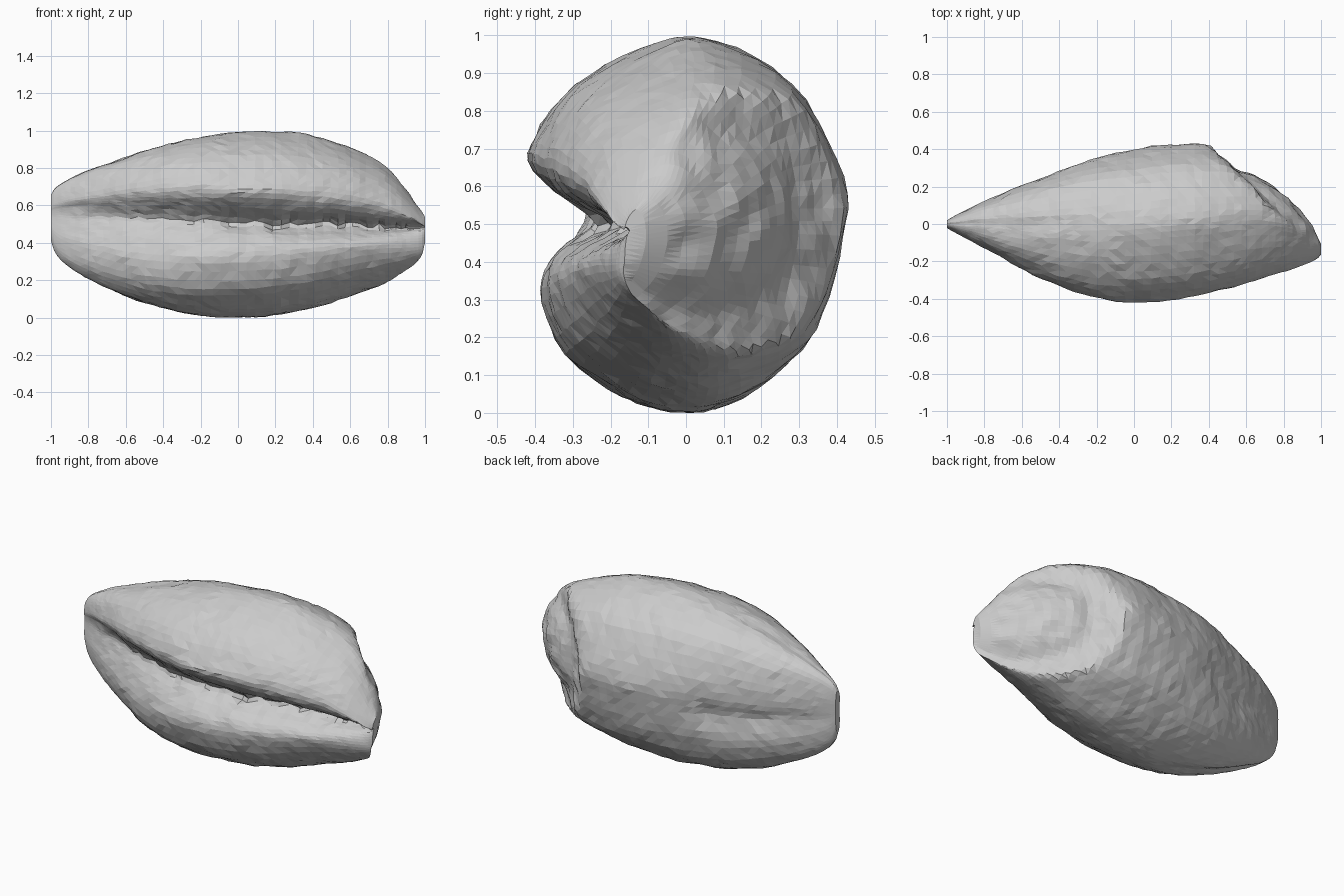
import bpy, bmesh, math, random
from mathutils import Vector, noise

if "Cube" in bpy.data.objects:
    bpy.data.objects.remove(bpy.data.objects["Cube"])

random.seed(4)

# Length stations: x, top z, bottom z, front y, back y (before the germ end is cut)
STATIONS = [
    (-1.0, .66, .42, -.02, .02), (-.975, .705, .34, -.035, .035),
    (-.9, .75, .265, -.075, .075), (-.8, .79, .22, -.118, .122),
    (-.6, .855, .13, -.225, .205), (-.4, .925, .06, -.325, .285),
    (-.2, .975, .02, -.395, .355), (0, 1.0, 0, -.422, .402),
    (.2, 1.005, .015, -.408, .425), (.4, .98, .055, -.37, .425),
    (.6, .92, .12, -.315, .39), (.75, .85, .17, -.27, .34),
    (.85, .765, .22, -.24, .25), (.92, .67, .26, -.215, .15),
    (.97, .595, .29, -.195, .02), (1.0, .545, .34, -.165, -.10)]

# Cross-section: u = front(-1) to back(1), v = bottom(-1) to top(1); first point is the crease
SECTION = [
    (-.6, 0), (-.86, .13), (-1, .30), (-.95, .48), (-.78, .68), (-.5, .85),
    (-.2, .96), (.03, 1), (.3, .94), (.65, .76), (.88, .45), (1, .15),
    (.97, -.1), (.89, -.4), (.73, -.68), (.48, -.86), (.22, -.97), (0, -1),
    (-.22, -.97), (-.47, -.87), (-.76, -.68), (-.91, -.41), (-.89, -.23), (-.78, -.11)]


def linear_station(x):
    for a, b in zip(STATIONS, STATIONS[1:]):
        if x <= b[0] + 1e-9:
            t = (x - a[0]) / (b[0] - a[0])
            return [p + (q - p) * t for p, q in zip(a[1:], b[1:])]
    return list(STATIONS[-1][1:])


def station(x):
    """Rounded interpolation: average over a small window."""
    w = min(.08, .8 * (1 - abs(x)))
    s = [linear_station(x + w * k) for k in (-1, -.5, 0, .5, 1)]
    return [sum(c) / 5 for c in zip(*s)]


def spline(points, steps):
    """Closed Catmull-Rom resampling."""
    out, n = [], len(points)
    for i in range(n):
        p = [Vector(points[(i + k) % n]) for k in (-1, 0, 1, 2)]
        for s in range(steps):
            t = s / steps
            out.append(.5 * (2 * p[1] + (p[2] - p[0]) * t
                             + (2 * p[0] - 5 * p[1] + 4 * p[2] - p[3]) * t * t
                             + (3 * p[1] - p[0] - 3 * p[2] + p[3]) * t ** 3))
    return out


# Oblique germ face at the back right end
CUT_N = Vector((.7071, .7071, 0))
CUT_T = Vector((.7071, -.7071, 0))
CUT_O = .58
GERM = Vector((.78, .05, .52))


def germ_cut(p):
    d = p.dot(CUT_N) - CUT_O
    if d <= 0:
        return p, False
    q = p - GERM
    r = math.hypot(q.dot(CUT_T) / .36, q.z / .25)
    # raised germ inside a shallow ring
    bulge = .095 * max(0, 1 - r ** 2.2) + .005
    return p - CUT_N * max(0, d - bulge), True


def section(x):
    top, bot, front, back = station(x)
    mid, half = (top + bot) / 2, (top - bot) / 2
    pts = list(SECTION)
    k = (x + 1) / 2
    # fuller corners toward the left tip
    full = .14 * max(0, min(1, -x * 1.6))
    pts = [(u * (1 + full * abs(2 * u * v)), v * (1 + full * abs(2 * u * v)))
           if abs(v) > .39 else (u, v) for u, v in pts]
    # crease: broad and shallow at the left, deep and ragged at the right
    depth = -.74 + .24 * min(1, k * 1.3)
    shift = (.555 - .07 * k - mid) / half
    rough = .02 + .05 * k
    pts[0] = (depth + random.uniform(-rough, rough),
              shift + random.uniform(-rough, rough) * .7)
    wide = .05 * (1 - k)
    for i, f, s in ((1, 1, 1), (2, .5, 1), (22, .5, -1), (23, 1, -1)):
        du = -.04 * k if i in (1, 23) else 0
        pts[i] = (pts[i][0] - du, pts[i][1] + shift * f + s * wide)
    # faint furrow on the back near the left tip
    if -.97 < x < -.3:
        pts[12] = (.90, -.1)
    ring = []
    for u, v in spline(pts, 3):
        p = Vector((x, front + (back - front) * (u + 1) / 2, mid + v * half))
        p, cut = germ_cut(p)
        edge = 1 - abs(x) ** 6
        p += noise.noise_vector(p * 7) * .008 * edge
        p += noise.noise_vector(p * 23) * .006 * edge
        ring.append((p, cut))
    return ring


# Grain body lofted along x, with rings packed toward both tips
bm = bmesh.new()
RINGS = 56
rings, germ = [], []
for i in range(RINGS + 1):
    t = -1 + 2 * i / RINGS
    x = .45 * t + .55 * math.sin(t * math.pi / 2)
    ring = []
    for p, cut in section(x):
        ring.append(bm.verts.new(p))
        if cut and i < RINGS - 1:
            germ.append(ring[-1])
    rings.append(ring)
for a, b in zip(rings, rings[1:]):
    for j in range(len(a)):
        k = (j + 1) % len(a)
        bm.faces.new((a[j], b[j], b[k], a[k]))
for ring in (rings[0], rings[-1]):
    bm.faces.new(ring)
# Soften the stepped rim, then roughen the germ
for _ in range(2):
    bmesh.ops.smooth_vert(bm, verts=germ, factor=.5,
                          use_axis_x=True, use_axis_y=True, use_axis_z=True)
for v in germ:
    v.co += CUT_N * noise.noise(v.co * 12) * .016
bmesh.ops.triangulate(bm, faces=bm.faces[:])
bmesh.ops.recalc_face_normals(bm, faces=bm.faces[:])

# Stand on the ground
low = min(v.co.z for v in bm.verts)
for v in bm.verts:
    v.co.z -= low

mesh = bpy.data.meshes.new("grain_kernel")
bm.to_mesh(mesh)
bm.free()
bpy.context.collection.objects.link(bpy.data.objects.new("grain_kernel", mesh))
